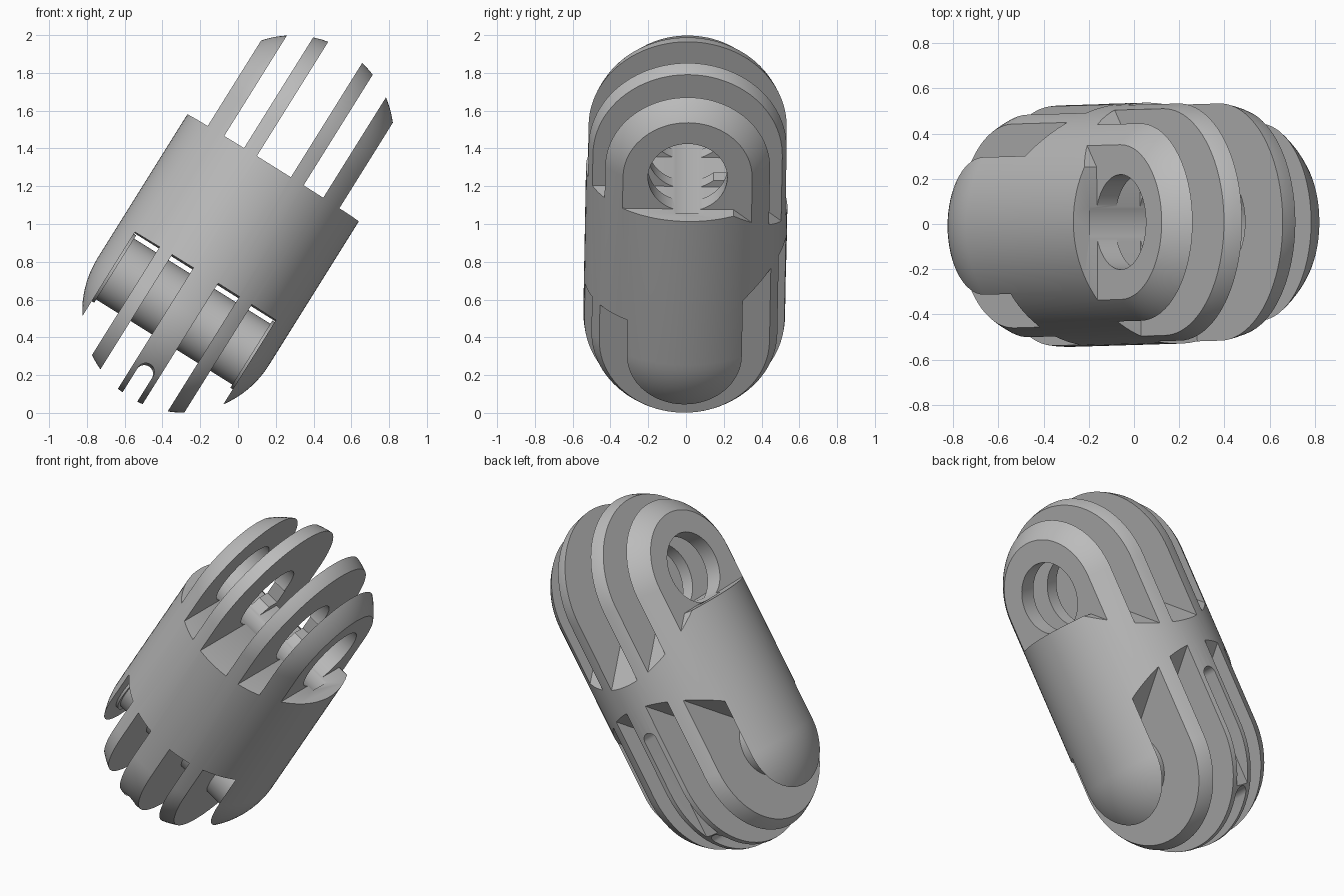
import bpy, bmesh, math
from mathutils import Matrix

cube = bpy.data.objects.get("Cube")
if cube:
    bpy.data.objects.remove(cube, do_unlink=True)

R = 0.535          # capsule radius
HINGE = 0.547      # distance of each hinge centre from the middle
FAR = 1.3          # safely outside the capsule
PLACE = (Matrix.Translation((0, 0, 1)) @ Matrix.Rotation(math.radians(32), 4, 'Y')
         @ Matrix.Rotation(math.radians(-0.9), 4, 'X'))

grey = bpy.data.materials.new("plain_grey")
grey.use_nodes = True
colour = (0.5, 0.5, 0.5, 1)
grey.diffuse_color = colour
grey.node_tree.nodes["Principled BSDF"].inputs["Base Color"].default_value = colour


def to_object(name, bm):
    bmesh.ops.recalc_face_normals(bm, faces=bm.faces)
    mesh = bpy.data.meshes.new(name)
    bm.to_mesh(mesh)
    bm.free()
    mesh.materials.append(grey)
    obj = bpy.data.objects.new(name, mesh)
    bpy.context.collection.objects.link(obj)
    return obj


def prism(bm, start, end):
    """Join two matching outlines into a closed solid."""
    a = [bm.verts.new(p) for p in start]
    b = [bm.verts.new(p) for p in end]
    bm.faces.new(a)
    bm.faces.new(b)
    for i in range(len(a)):
        j = (i + 1) % len(a)
        bm.faces.new((a[i], a[j], b[j], b[i]))


def slots(name, profile, spans):
    """Extrude a side profile (y, z) across each span of x."""
    bm = bmesh.new()
    for lo, hi in spans:
        prism(bm, [(lo, y, z) for y, z in profile], [(hi, y, z) for y, z in profile])
    return to_object(name, bm)


def arch(name, half, top, y0, y1):
    """Round-topped slot running down past the end of the capsule."""
    steps = 16
    pts = [(half * math.cos(math.pi * i / steps),
            top - half + half * math.sin(math.pi * i / steps)) for i in range(steps + 1)]
    pts += [(-half, -FAR), (half, -FAR)]
    bm = bmesh.new()
    prism(bm, [(x, y0, z) for x, z in pts], [(x, y1, z) for x, z in pts])
    return to_object(name, bm)


def rod(name, sections):
    """Turn a stepped rod about the x axis; sections are (x, radius)."""
    bm = bmesh.new()
    pts = [(sections[0][0], 0)] + sections + [(sections[-1][0], 0)]
    verts = [bm.verts.new((x, 0, r)) for x, r in pts]
    edges = [bm.edges.new(pair) for pair in zip(verts, verts[1:])]
    bmesh.ops.spin(bm, geom=verts + edges, cent=(0, 0, 0), axis=(1, 0, 0),
                   angle=math.tau, steps=64)
    bmesh.ops.remove_doubles(bm, verts=bm.verts, dist=1e-5)
    return to_object(name, bm)


def combine(target, tool, operation):
    mod = target.modifiers.new(operation.lower(), 'BOOLEAN')
    mod.operation, mod.solver, mod.object = operation, 'EXACT', tool
    bpy.context.view_layer.objects.active = target
    bpy.ops.object.modifier_apply(modifier=mod.name)
    bpy.data.objects.remove(tool, do_unlink=True)


def mirrored(spans):
    return spans + [(-hi, -lo) for lo, hi in spans]


# Capsule body: a sphere pulled apart at its equator
bm = bmesh.new()
arc = 24
half = [(R * math.cos(math.pi / 2 * i / arc), HINGE + R * math.sin(math.pi / 2 * i / arc))
        for i in range(arc)]
outline = [(0, -HINGE - R)] + [(r, -z) for r, z in reversed(half)] + half + [(0, HINGE + R)]
verts = [bm.verts.new((r, 0, z)) for r, z in outline]
edges = [bm.edges.new(pair) for pair in zip(verts, verts[1:])]
bmesh.ops.spin(bm, geom=verts + edges, cent=(0, 0, 0), axis=(0, 0, 1),
               angle=math.tau, steps=96)
bmesh.ops.remove_doubles(bm, verts=bm.verts, dist=1e-5)
link = to_object("hinge_link", bm)

# Upper fingers: flat slot floors that slope away at the back
upper = [(-FAR, 0.35), (0.246, 0.35), (FAR, -0.5), (FAR, FAR), (-FAR, FAR)]
combine(link, slots("upper_slots", upper,
                    [(-0.106, 0.106)] + mirrored([(0.186, 0.309), (0.411, 0.7)])), 'DIFFERENCE')

# Pin hole through the upper fingers
hole = rod("pin_hole", [(-0.45, 0.21), (0.45, 0.21)])
hole.data.transform(Matrix.Translation((0, 0, HINGE)))
combine(link, hole, 'DIFFERENCE')

# Small key notches beside the hole in the two inner fingers
key = [(0.12, 0.39), (0.22, 0.39), (0.22, 0.5), (0.12, 0.5)]
combine(link, slots("key_notches", key, mirrored([(0.09, 0.2)])), 'DIFFERENCE')

# Lower slots between the lower fingers
lower = [(-FAR, -0.33), (0.13, -0.33), (FAR, 0.55), (FAR, -FAR), (-FAR, -FAR)]
combine(link, slots("lower_slots", lower, mirrored([(0.077, 0.21), (0.288, 0.44)])), 'DIFFERENCE')

# Groove down the back and through the tip of the middle lower finger
combine(link, arch("tip_groove", 0.046, -0.883, -FAR, FAR), 'DIFFERENCE')
combine(link, arch("back_groove", 0.046, -0.18, 0.42, FAR), 'DIFFERENCE')

# Hinge pin across the lower slots, with a thin collar at each end
pin = rod("hinge_pin", [(-0.46, 0.21), (-0.425, 0.21), (-0.425, 0.19),
                        (0.425, 0.19), (0.425, 0.21), (0.46, 0.21)])
pin.data.transform(Matrix.Translation((0, 0, -HINGE)))
combine(link, pin, 'UNION')

# Lean the link into place and shade it
link.data.transform(PLACE)
bpy.ops.object.select_all(action='DESELECT')
link.select_set(True)
bpy.context.view_layer.objects.active = link
bpy.ops.object.shade_smooth_by_angle(angle=math.radians(25))
